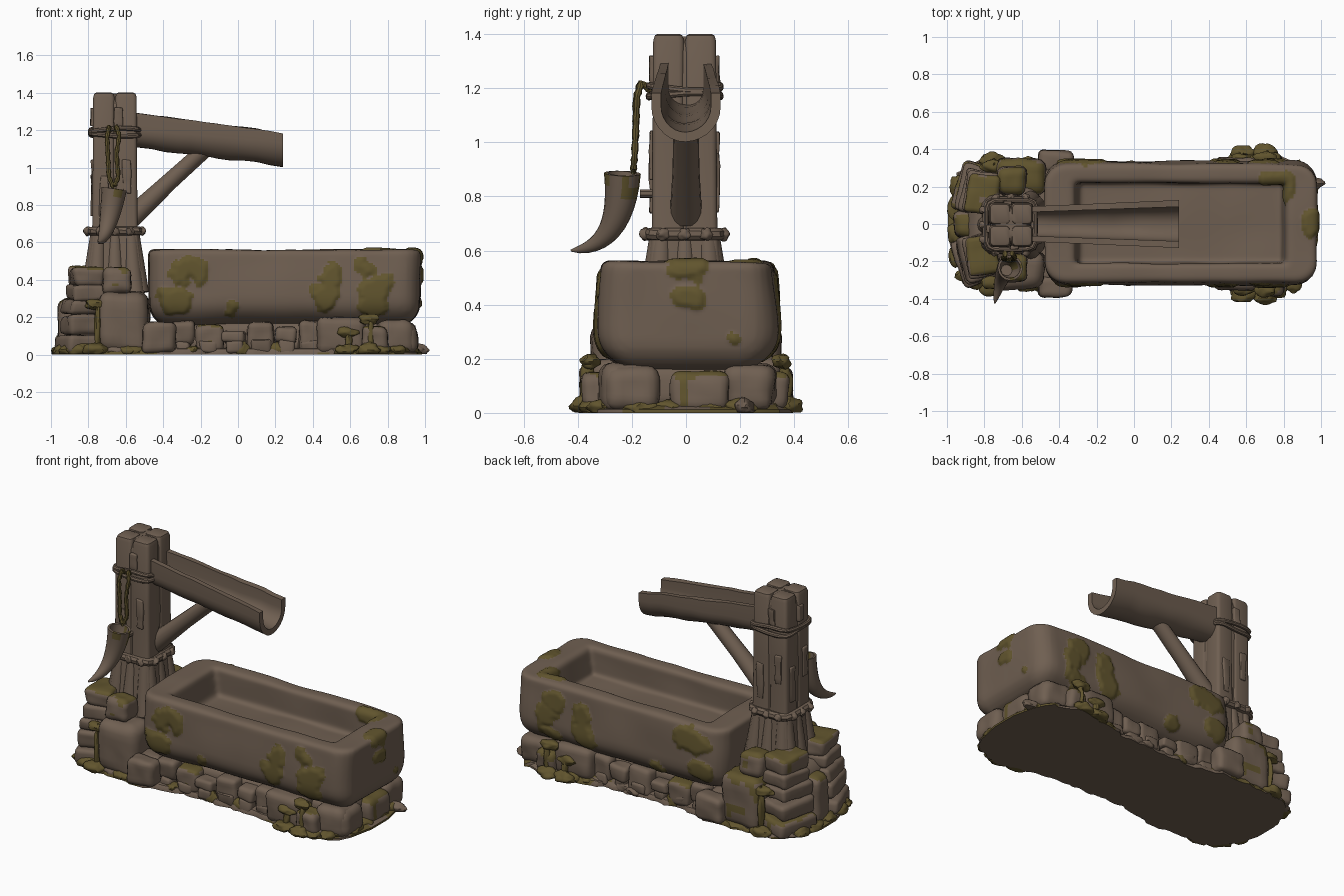
import bpy, bmesh, math, random
from mathutils import Vector, Matrix, noise

random.seed(4)
if "Cube" in bpy.data.objects:
    bpy.data.objects.remove(bpy.data.objects["Cube"])


def material(name, rgb):
    m = bpy.data.materials.new(name)
    m.use_nodes = True
    m.diffuse_color = (*rgb, 1)
    bsdf = m.node_tree.nodes["Principled BSDF"]
    bsdf.inputs["Base Color"].default_value = (*rgb, 1)
    bsdf.inputs["Roughness"].default_value = 0.9
    return m


BROWN = material("weathered brown", (0.16, 0.115, 0.083))
MOSS = material("olive moss", (0.12, 0.09, 0.027))


def finish(bm, name, mat=BROWN, angle=40):
    bmesh.ops.recalc_face_normals(bm, faces=bm.faces)
    me = bpy.data.meshes.new(name)
    bm.to_mesh(me)
    bm.free()
    ob = bpy.data.objects.new(name, me)
    bpy.context.collection.objects.link(ob)
    me.materials.append(mat)
    me.materials.append(MOSS)
    bpy.ops.object.select_all(action='DESELECT')
    ob.select_set(True)
    bpy.context.view_layer.objects.active = ob
    bpy.ops.object.shade_smooth_by_angle(angle=math.radians(angle))
    return ob


def loft(name, rings, mat=BROWN, closed=False):
    """Skin a list of equal-sized point rings."""
    bm = bmesh.new()
    rows = [[bm.verts.new(p) for p in r] for r in rings]
    n = len(rows[0])
    for a, b in list(zip(rows, rows[1:])) + ([(rows[-1], rows[0])] if closed else []):
        for i in range(n):
            j = (i + 1) % n
            bm.faces.new((a[i], a[j], b[j], b[i]))
    if not closed:
        bm.faces.new(rows[0])
        bm.faces.new(rows[-1])
    return finish(bm, name, mat)


def tube(name, pts, radius, mat=BROWN, closed=False, sides=8):
    """Round tube along a path; radius is a number or a list."""
    pts = [Vector(p) for p in pts]
    n, rings = len(pts), []
    for i, p in enumerate(pts):
        a = pts[(i - 1) % n] if closed or i else p
        b = pts[(i + 1) % n] if closed or i < n - 1 else p
        t = (b - a).normalized()
        u = t.cross(Vector((0.3, 0.2, 1) if abs(t.z) < 0.9 else (1, 0, 0))).normalized()
        v = t.cross(u)
        r = radius[i] if isinstance(radius, list) else radius
        rings.append([p + r * (u * math.cos(k * math.tau / sides) + v * math.sin(k * math.tau / sides))
                      for k in range(sides)])
    return loft(name, rings, mat, closed)


def stone(name, x, y, z0, z1, sx, sy, moss=False, jitter=0.012, rot=0):
    """Rounded, slightly irregular block standing from z0 to z1."""
    bm = bmesh.new()
    bmesh.ops.create_cube(bm, size=1)
    for v in bm.verts:
        v.co = Vector((v.co.x * sx, v.co.y * sy, v.co.z * (z1 - z0)))
        v.co += Vector([random.uniform(-jitter, jitter) for _ in range(3)])
    bmesh.ops.bevel(bm, geom=bm.edges[:], offset=0.26 * min(sx, sy, z1 - z0), segments=3,
                    profile=0.5, affect='EDGES')
    bmesh.ops.subdivide_edges(bm, edges=[e for e in bm.edges if e.calc_length() > 0.05],
                              cuts=4, use_grid_fill=True)
    bmesh.ops.rotate(bm, verts=bm.verts, matrix=Matrix.Rotation(rot, 3, 'Z'))
    mid = Vector((x, y, (z0 + z1) / 2))
    bm.normal_update()
    for v in bm.verts:
        v.co += mid + v.normal * 0.008 * noise.noise((v.co + mid) * 14)
        v.co.z = max(v.co.z, 0.004)
    bm.normal_update()
    for f in bm.faces:
        c = f.calc_center_median()
        if moss and f.normal.z + 0.9 * noise.noise(c * 12) > 0.45:
            f.material_index = 1
    return finish(bm, name)


def clump(name, x, y, z, rx, ry, rz, mat=MOSS):
    """Lumpy flattened ball resting above the ground plane."""
    bm = bmesh.new()
    bmesh.ops.create_icosphere(bm, subdivisions=3, radius=1)
    for v in bm.verts:
        w = 1 + 0.35 * noise.noise(v.co * 1.4 + Vector((x * 9, y * 9, z * 9)))
        v.co = Vector((x + v.co.x * rx * w, y + v.co.y * ry * w, max(.002, z + v.co.z * rz * w)))
    return finish(bm, name, mat)


def moss_drip(x, y, z, out):
    """Moss cap with a thin trickle running down to a pad on the ground."""
    clump("moss_cap", x, y, z, .06, .035, .028)
    clump("moss_trickle", x + .01, y + out * .012, z * .55, .018, .025, z * .5)
    clump("moss_pad", x, y + out * .03, .025, .065, .045, .035)


# Ground slab with a ragged, partly mossy edge
widths = [(-1, .06), (-.96, .2), (-.86, .33), (-.6, .36), (-.4, .36), (-.2, .31), (.3, .31),
          (.5, .35), (.7, .4), (.9, .33), (.95, .25), (.99, .06)]


def half_width(x):
    for (a, p), (b, q) in zip(widths, widths[1:]):
        if a <= x <= b:
            return p + (q - p) * (x - a) / (b - a)
    return 0.06


xs = [-0.995 + 1.98 * i / 60 for i in range(61)]
outline = [(x, s * (half_width(x) + random.uniform(-.012, .012)))
           for s in (-1, 1) for x in xs[::-s]]
slab = loft("ground_slab", [[(x * k, y * k, z) for x, y in outline]
                            for k, z in ((1, 0), (1, .012), (.96, .03), (.9, .034))])
for f in slab.data.polygons:
    f.material_index = int(len(f.vertices) == 4 and abs(f.center.x) > .42
                           and noise.noise(f.center * 7) > -.15)

# Clumps of moss and pebbles around the foot
for i in range(70):
    x = random.uniform(-.95, .95)
    if -.35 < x < .35 and i % 3:
        continue
    y = random.choice((-1, 1)) * (half_width(x) - random.uniform(.02, .07))
    clump("foot_moss", x, y, .02, random.uniform(.04, .08), random.uniform(.03, .045),
          random.uniform(.02, .05), MOSS if i % 4 else BROWN)
for x in (-.95, .93):
    for y in (-.17, -.05, .09, .2):
        clump("end_moss", x + random.uniform(-.01, .01), y, .02, .04, .06, .03)

# Trough: rounded block, hollowed, then remeshed for soft stone
bm = bmesh.new()
bmesh.ops.create_cube(bm, size=1)
for v in bm.verts:
    low = v.co.z < 0
    v.co = Vector((.25 + v.co.x * (1.44 if low else 1.46), .005 + v.co.y * (.66 if low else .63),
                   .155 if low else .56))
bmesh.ops.bevel(bm, geom=[e for e in bm.edges if min(v.co.z for v in e.verts) < .3],
                offset=.11, segments=5, profile=.5, affect='EDGES')
bm.normal_update()
top = max(bm.faces, key=lambda f: f.calc_center_median().z)
bmesh.ops.inset_region(bm, faces=[top], thickness=.1)
for v in top.verts:
    v.co.x = .25 + (v.co.x - .25) * .9
res = bmesh.ops.extrude_face_region(bm, geom=[top])
bmesh.ops.delete(bm, geom=[top], context='FACES')
for v in [g for g in res["geom"] if isinstance(g, bmesh.types.BMVert)]:
    v.co = Vector((.25 + (v.co.x - .25) * .95, v.co.y * .96, .39))
bmesh.ops.bevel(bm, geom=[e for e in bm.edges if all(v.co.z > .555 for v in e.verts)
                          and any(abs(f.normal.z) < .9 for f in e.link_faces)],
                offset=.025, segments=3, profile=.5, affect='EDGES')
trough = finish(bm, "trough")
mod = trough.modifiers.new("soften", 'REMESH')
mod.mode, mod.voxel_size = 'VOXEL', .011
baked = bpy.data.meshes.new_from_object(trough.evaluated_get(bpy.context.evaluated_depsgraph_get()))
bpy.data.objects.remove(trough)

# Moss patches on the trough, as (x, y, z, radius)
patches = [(.96, 0, .53, .07), (.97, .0, .44, .05), (.78, .2, .56, .1), (.97, .18, .26, .025)]
for s in (-1, 1):
    patches += [(x, s * .33, z, r) for x, z, r in (
        (-.3, .44, .08), (-.22, .46, .08), (-.34, .29, .08), (-.02, .23, .06), (.5, .42, .07),
        (.47, .31, .08), (.69, .46, .07), (.74, .36, .08), (.72, .24, .07))]


def mossy(p):
    wob = .04 * noise.noise(p * 11) + .015 * noise.noise(p * 30)
    return max(r + wob - (p - Vector((x, y, z))).length for x, y, z, r in patches)


bm = bmesh.new()
bm.from_mesh(baked)
for _ in range(3):
    bmesh.ops.smooth_vert(bm, verts=bm.verts, factor=.5, use_axis_x=True, use_axis_y=True, use_axis_z=True)
for v in bm.verts:
    z = v.co.z
    v.co.y *= 1 + .025 * math.sin(math.pi * (z - .155) / .405) - .14 * max(0, (.32 - z) / .165) ** 2
bm.normal_update()
for f in bm.faces:
    f.material_index = int(mossy(f.calc_center_median()) > 0)
for v in bm.verts:
    lift = min(.012, max(0, mossy(v.co)) * .5)
    v.co += v.normal * (.009 * noise.noise(v.co * 4) + lift)
finish(bm, "trough", angle=60)

# Stone footing beneath the trough
stone("footing_core", .22, 0, .01, .175, 1.36, .48)
for s in (-1, 1):
    x = -.5
    for i, (w, h) in enumerate(((.14, .17), (.13, .18), (.15, .16), (.12, .12), (.16, .17), (.12, .15),
                                (.13, .18))):
        stone("footing_stone", x + w / 2, s * .255, .06 if i % 2 else .015, h, w * .97, .1, i == 2)
        stone("footing_chip", x + w / 2, s * .275, .01, .075, w * .7, .07)
        x += w
    stone("large_footing", .55, s * .28, .01, .2, .26, .15)
    stone("moss_footing", .73, s * .32, .01, .15, .13, .12, True)
    stone("corner_footing", .84, s * .24, .01, .18, .2, .17, rot=-s * .15)
    stone("side_boulder", -.42, s * .33, .01, .17, .18, .12)
    moss_drip(.7, s * .355, .19, s)
    moss_drip(.58, s * .345, .12, s)
stone("end_footing", .87, .05, .01, .15, .18, .22, True)
stone("end_footing", .87, -.2, .01, .18, .17, .2)

# Stacked stone plinth around the post
stone("plinth_core", -.7, 0, .005, .36, .38, .44)
for s in (-1, 1):
    z = .01
    for i, h in enumerate((.1, .1, .08, .08, .1)):
        k = i / 4
        stone("plinth_layer", -.84 + .03 * k, s * (.19 - .03 * k), z, z + h, .22 - .06 * k, .26 - .05 * k,
              i == 4 or (i == 0 and s > 0), rot=-s * (.3 - .15 * k))
        z += h
    stone("plinth_block", -.61, s * .25, .01, .33, .26, .2, s > 0)
    stone("plinth_cap", -.65, s * .23, .32, .47, .15, .15, True)
    moss_drip(-.76, s * .31, .27, s)
stone("plinth_back", -.89, 0, .01, .3, .15, .14, True)

# Post of four bundled beams, flaring at the foot
PX = -.658


def beam_ring(sx, sy, z, k, shrink):
    c, h, ring = .059 * k, (.057 - shrink) * k - .02, []
    for q, (cx, cy) in enumerate(((h, h), (-h, h), (-h, -h), (h, -h))):
        for a in (0, 30, 60, 90):
            t = math.radians(q * 90 + a)
            ring.append((PX + sx * c + cx + .02 * math.cos(t),
                         sy * c - .005 + cy + .02 * math.sin(t), z))
    return ring


levels = ((.3, 1.38, 0), (.45, 1.25, 0), (.6, 1.1, 0), (.7, 1.04, 0), (1.0, 1.03, .001),
          (1.375, 1, 0), (1.395, 1, .006), (1.4, 1, .016))
for sx in (-1, 1):
    for sy in (-1, 1):
        loft("post_beam", [beam_ring(sx, sy, *level) for level in levels])
stone("post_heart", PX, -.005, .3, 1.392, .222, .222, jitter=0)
# Broad staves at the foot and bark strips above
for i in range(4):
    turn = Matrix.Rotation(i * math.pi / 2, 3, 'Z')
    for o in (-.085, 0, .085):
        pts = [Vector((r, o * g, z)) for r, g, z in ((.13, 1.25, .33), (.112, 1.1, .48), (.096, 1, .64))]
        tube("foot_stave", [turn @ p + Vector((PX, -.005, 0)) for p in pts], [.052, .046, .036], sides=12)
    if i:
        for o, z, h in ((-.06, .74, .22), (.065, .86, .18), (.02, 1.22, .1)):
            p = turn @ Vector((.117, o, 0)) + Vector((PX, -.005, 0))
            wx, wy = (.025, .045) if i == 2 else (.045, .025)
            stone("bark_strip", p.x, p.y, z, z + h, wx, wy, jitter=.004)


def square_loop(half, z, wave=0):
    pts = []
    for k in range(32):
        t = k * math.tau / 32
        c, s = math.cos(t), math.sin(t)
        r = half / (abs(c) ** 6 + abs(s) ** 6) ** (1 / 6)
        pts.append((PX + r * c, -.005 + r * s, z + wave * math.sin(2 * t + 1)))
    return pts


# Studded band and rope windings
tube("post_band", square_loop(.13, .66), .024, closed=True)
for i in range(4):
    for o in (-.08, 0, .08):
        p = Matrix.Rotation(i * math.pi / 2, 3, 'Z') @ Vector((.143, o, .66))
        clump("band_stud", PX + p.x, p.y - .005, p.z, .023, .023, .023, BROWN)
for z, w in ((1.175, .008), (1.2, -.01)):
    tube("rope_winding", square_loop(.131, z, w), .013, closed=True)

# Open spout: tapered half pipe
rings = []
for i in range(13):
    t = i / 12
    r, wall, up = .092 + .036 * t, .03 + .006 * t, .095 - .045 * t
    x, zc = -.6 + .84 * t, 1.205 - .07 * t
    arc = [math.pi + math.pi * k / 14 for k in range(15)]
    prof = [(-r, up)] + [(r * math.cos(a), r * math.sin(a)) for a in arc] + [(r, up)]
    ri = r - wall
    prof += [(ri, up)] + [(ri * math.cos(a), ri * math.sin(a)) for a in arc[::-1]] + [(-ri, up)]
    rings.append([(x, y, zc + z + .012 * noise.noise((x * 7, y * 9, 0))) for y, z in prof])
loft("spout", rings)

# Slanting brace from post to spout
rings = []
for x, z, r in ((-.62, .69, .062), (-.4, .895, .05), (-.2, 1.075, .046)):
    rings.append([(x + 1.4 * r * math.cos(k * math.tau / 16), r * math.sin(k * math.tau / 16), z)
                  for k in range(16)])
loft("diagonal_brace", rings)

# Drinking horn with a hollow mouth
a, b, c = Vector((-.745, -.425, .6)), Vector((-.7, -.235, .61)), Vector((-.662, -.235, .885))
path = [a * (1 - t) ** 2 + b * 2 * t * (1 - t) + c * t * t for t in [i / 12 for i in range(13)]]
radii = [.004 + .064 * (i / 12) ** .75 for i in range(13)] + [.055, .05, .03]
path += [path[12], path[11], path[9]]
rings = []
for i, (p, r) in enumerate(zip(path, radii)):
    k = min(i, 12) if i < 13 else 24 - i
    t = (path[min(k + 1, 12)] - path[max(k - 1, 0)]).normalized()
    u = (Vector((1, 0, 0)) - t * t.x).normalized()
    v = t.cross(u)
    rings.append([p + r * (u * math.cos(j * math.tau / 16) + v * math.sin(j * math.tau / 16)) for j in range(16)])
horn = loft("drinking_horn", rings)
for f in horn.data.polygons:
    f.material_index = int(f.center.z > .78 and f.center.x > -.66 and noise.noise(f.center * 15) > -.1)

# Twisted rope holding the horn
hang = [(-.69, -.13, 1.19), (-.69, -.17, 1.22), (-.7, -.185, 1.16), (-.695, -.185, 1.05), (-.69, -.19, .95),
        (-.665, -.195, .89), (-.64, -.19, .95), (-.65, -.185, 1.07), (-.635, -.18, 1.17), (-.65, -.165, 1.22),
        (-.655, -.13, 1.19)]
fine = []
for p, q in zip(hang, hang[1:]):
    fine += [Vector(p).lerp(Vector(q), k / 4) for k in range(4)]
tube("horn_rope", fine, [.01 + .004 * (i % 2) for i in range(len(fine))], MOSS)
tube("horn_peg", [(-.66, -.1, .81), (-.66, -.17, .81)], .016)
